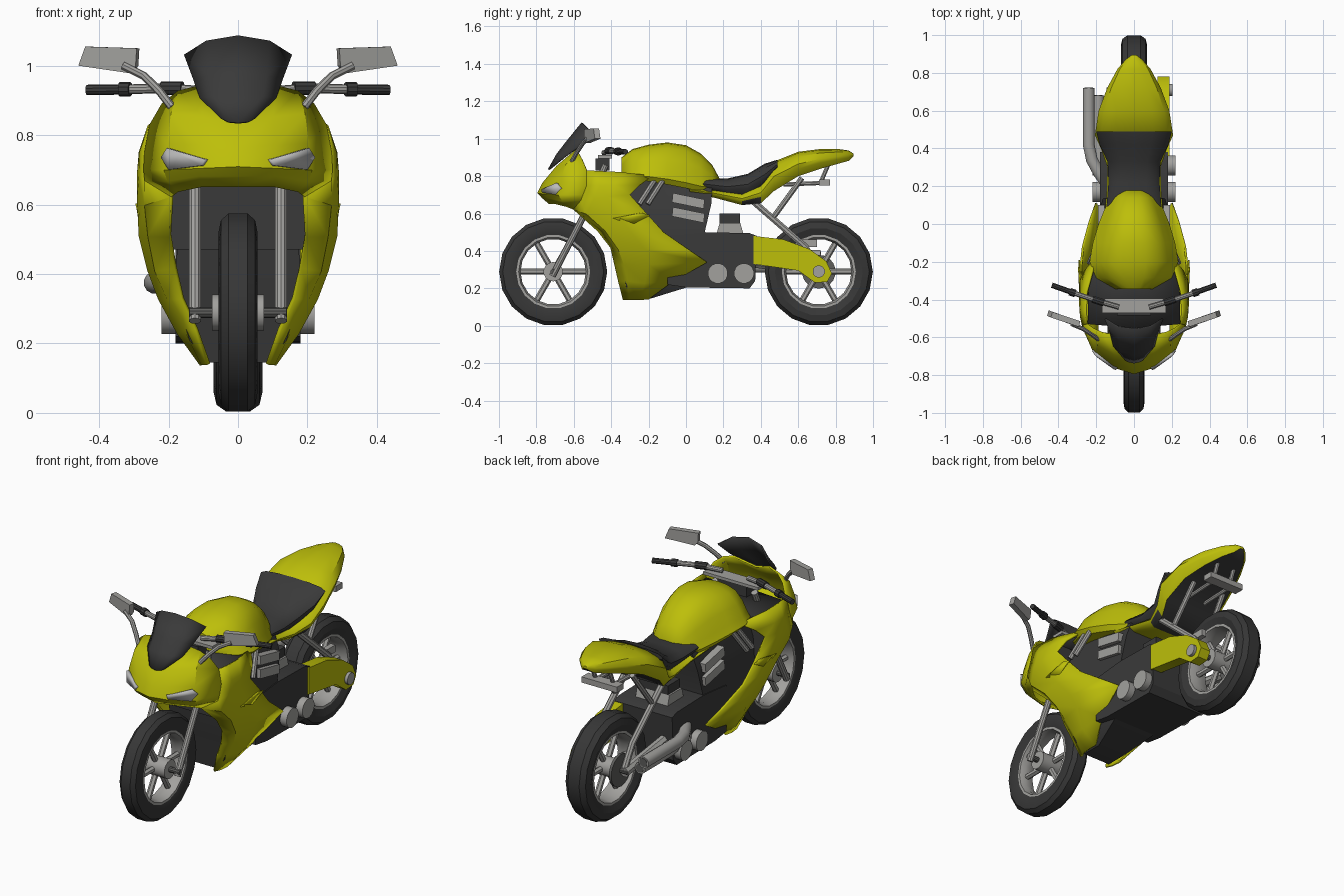
import bpy, bmesh, math
from mathutils import Vector


def mat(name, r, g, b):
    m = bpy.data.materials.new(name)
    m.diffuse_color = (r, g, b, 1)
    return m


YELLOW = mat("yellow paint", 0.51, 0.52, 0.003)
DARK = mat("dark plastic", 0.042, 0.042, 0.042)
RUBBER = mat("tyre rubber", 0.038, 0.038, 0.038)
METAL = mat("grey metal", 0.36, 0.355, 0.34)
STEEL = mat("dark steel", 0.11, 0.11, 0.105)
GLASS = mat("lamp glass", 0.50, 0.50, 0.50)


def make(name, verts, faces, m, mirror=False, thick=0, angle=32):
    me = bpy.data.meshes.new(name)
    me.from_pydata([tuple(v) for v in verts], [], faces)
    bm = bmesh.new()
    bm.from_mesh(me)
    bmesh.ops.remove_doubles(bm, verts=bm.verts, dist=1e-5)
    bmesh.ops.recalc_face_normals(bm, faces=bm.faces)
    bm.to_mesh(me)
    bm.free()
    me.materials.append(m)
    me.shade_smooth()
    me.set_sharp_from_angle(angle=math.radians(angle))
    ob = bpy.data.objects.new(name, me)
    bpy.context.collection.objects.link(ob)
    if mirror:
        mod = ob.modifiers.new("mirror", 'MIRROR')
        mod.use_clip = True
    if thick:
        mod = ob.modifiers.new("thickness", 'SOLIDIFY')
        mod.thickness = thick
        mod.offset = 0
    return ob


def loft(name, rings, m, closed=True, caps=True, **kw):
    n = len(rings[0])
    verts = [p for r in rings for p in r]
    faces = []
    for i in range(len(rings) - 1):
        for j in range(n if closed else n - 1):
            k = (j + 1) % n
            faces.append((i*n + j, i*n + k, (i+1)*n + k, (i+1)*n + j))
    if closed and caps:
        faces += [tuple(range(n)), tuple(range(len(verts) - n, len(verts)))]
    return make(name, verts, faces, m, **kw)


def tube(name, pts, r, m, n=10, **kw):
    pts = [Vector(p) for p in pts]
    rings = []
    for i, p in enumerate(pts):
        d = pts[min(i + 1, len(pts) - 1)] - pts[max(i - 1, 0)]
        q = d.to_track_quat('Z', 'Y')
        rings.append([p + q @ Vector((r*math.cos(a), r*math.sin(a), 0))
                      for a in (2*math.pi*(k + .5)/n for k in range(n))])
    return loft(name, rings, m, **kw)


def prism(name, yz, x0, x1, m, **kw):
    return loft(name, [[(x, y, z) for y, z in yz] for x in (x0, x1)], m, **kw)


def box(name, a, b, m, **kw):
    return prism(name, [(a[1], a[2]), (b[1], a[2]), (b[1], b[2]), (a[1], b[2])], a[0], b[0], m, **kw)


def lathe(name, prof, y, z, m, n=18):
    # closed (x, radius) profile turned round the axle
    rings = [[(x, y + r*math.cos(2*math.pi*k/n), z + r*math.sin(2*math.pi*k/n)) for x, r in prof]
             for k in range(n + 1)]
    return loft(name, rings, m, caps=False)


def body(name, rows, m, shape):
    # rounded sections along y: (y, half width, top z, bottom z)
    rings = []
    for y, w, zt, zb in rows:
        half = [(w*a, y, zb + (zt - zb)*b) for a, b in shape]
        rings.append([(0, y, zb)] + half + [(0, y, zt)] + [(-x, yy, z) for x, yy, z in reversed(half)])
    return loft(name, rings, m, angle=40)


# wheels
for tag, y, w in (("front", -.71, .056), ("rear", .71, .07)):
    lathe(tag + "_tyre", [(-.8*w, .198), (-w, .235), (-.88*w, .27), (-.5*w, .289), (.5*w, .289),
                          (.88*w, .27), (w, .235), (.8*w, .198)], y, .289, RUBBER)
    lathe(tag + "_rim", [(-.8*w, .205), (-.8*w, .185), (-.3*w, .175), (.3*w, .175), (.8*w, .185), (.8*w, .205)],
          y, .289, METAL)
    for k in range(6):
        a = math.pi*k/3
        c, s = math.cos(a), math.sin(a)
        tube(tag + "_spoke", [(0, y + .03*c, .289 + .03*s), (0, y + .18*c, .289 + .18*s)], .016, METAL, 6)
    tube(tag + "_hub", [(-.075, y, .289), (-.04, y, .289), (.04, y, .289), (.075, y, .289)], .052, METAL, 14)
    tube(tag + "_axle", [(-.14, y, .289), (.14, y, .289)], .015, STEEL)
tube("rear_sprocket", [(-.08, .71, .289), (-.095, .71, .289)], .09, STEEL, 18)

# front fork and steering
tube("fork_leg", [(.124, -.715, .265), (.124, -.53, .62), (.124, -.43, .86)], .018, METAL, mirror=True)
box("fork_clamp", (-.17, -.47, .895), (.17, -.395, .912), METAL)
box("instrument", (-.09, -.485, .83), (.09, -.41, .895), DARK)
tube("handlebar", [(.08, -.44, .925), (.2, -.405, .935), (.32, -.365, .932)], .014, METAL, mirror=True)
tube("bar_control", [(.16, -.418, .935), (.22, -.398, .935)], .02, DARK, mirror=True)
tube("grip", [(.31, -.368, .932), (.435, -.324, .93)], .015, DARK, mirror=True)
tube("grip_collar", [(.31, -.368, .932), (.34, -.358, .932)], .021, DARK, mirror=True)

# mirrors
tube("mirror_stem", [(.19, -.61, .88), (.225, -.585, .925), (.27, -.555, .97), (.33, -.53, 1.0)], .012, METAL,
     8, mirror=True)
head = [(.295, -.545, 1.0), (.292, -.545, 1.05), (.44, -.495, 1.055), (.46, -.487, 1.0), (.31, -.54, .978)]
loft("mirror_head", [head, [(x - .008, y + .03, z) for x, y, z in head]], METAL, mirror=True)

# nose fairing
loft("nose_fairing", [
    [(0, -.73, .655), (.1, -.70, .655), (.17, -.64, .64), (.19, -.6, .625)],
    [(0, -.765, .685), (.11, -.735, .685), (.2, -.66, .67), (.265, -.56, .67)],
    [(0, -.79, .71), (.11, -.755, .705), (.21, -.68, .70), (.268, -.55, .70)],
    [(0, -.765, .76), (.11, -.735, .77), (.2, -.67, .775), (.265, -.53, .75)],
    [(0, -.71, .825), (.1, -.69, .85), (.19, -.64, .86), (.25, -.53, .83)],
    [(0, -.62, .90), (.11, -.585, .94), (.17, -.575, .925), (.215, -.555, .89)]],
    YELLOW, closed=False, mirror=True, thick=.01)

# side fairings
loft("side_fairing", [
    [(.25, -.53, .83), (.255, -.46, .825), (.25, -.36, .82), (.2, -.18, .80)],
    [(.265, -.53, .75), (.278, -.46, .75), (.28, -.38, .75), (.26, -.25, .75)],
    [(.265, -.56, .67), (.28, -.49, .68), (.285, -.42, .69), (.28, -.30, .70)],
    [(.19, -.60, .625), (.265, -.53, .60), (.285, -.38, .61), (.28, -.21, .60)],
    [(.195, -.47, .51), (.255, -.43, .51), (.28, -.30, .51), (.27, -.12, .50)],
    [(.18, -.40, .42), (.235, -.36, .41), (.255, -.22, .41), (.235, .01, .41)],
    [(.16, -.38, .33), (.2, -.33, .33), (.225, -.2, .33), (.20, .11, .34)],
    [(.12, -.36, .24), (.15, -.31, .24), (.17, -.22, .23), (.16, -.07, .24)],
    [(.085, -.335, .14), (.1, -.3, .14), (.105, -.25, .14), (.1, -.2, .145)]],
    YELLOW, closed=False, mirror=True, thick=.012)
make("fairing_vent", [(.286, -.39, .575), (.293, -.24, .603), (.29, -.19, .592), (.281, -.29, .54)],
     [(0, 1, 2, 3)], YELLOW, mirror=True, thick=.006)

# headlights and windshield
make("headlight", [(.09, -.765, .73), (.2, -.69, .762), (.217, -.666, .735), (.195, -.695, .70), (.1, -.764, .712)],
     [(0, 1, 2, 3, 4)], GLASS, mirror=True, thick=.018)
loft("windshield", [
    [(0, -.735, .835), (.03, -.728, .838), (.045, -.718, .845)],
    [(0, -.69, .915), (.07, -.675, .91), (.108, -.645, .905)],
    [(0, -.64, .98), (.08, -.615, .97), (.125, -.575, .955)],
    [(0, -.555, 1.085), (.09, -.54, 1.07), (.153, -.50, 1.03)]],
    DARK, closed=False, mirror=True, thick=.008)

# cockpit panel
loft("cockpit_panel", [[(.245, -.53, .80), (.24, -.3, .79), (.19, -.18, .785)],
                       [(0, -.55, .80), (0, -.3, .81), (0, -.18, .80)]],
     DARK, closed=False, mirror=True, thick=.012)

# dark core and belly
loft("inner_body", [[(w, a, z), (w, b, z), (-w, b, z), (-w, a, z)] for z, a, b, w in
     ((.145, -.31, -.19, .085), (.21, -.32, .02, .14), (.34, -.34, .12, .18), (.5, -.37, .10, .175),
      (.65, -.37, .135, .165), (.735, -.4, .14, .135), (.775, -.4, -.05, .13))], DARK)
box("radiator_panel", (-.25, -.39, .47), (.25, -.36, .79), DARK)
prism("engine_block", [(-.1, .22), (0, .205), (.34, .2), (.37, .24), (.38, .48), (.34, .495), (.1, .5), (-.1, .48)],
      -.18, .18, DARK)

# engine details
for y in (.17, .31):
    tube("engine_cover", [(.17, y, .28), (.205, y, .28), (.22, y, .28)], .054, METAL, 16, mirror=True)
for dz in (0, .075):
    prism("cooling_fin", [(-.075, .585 + dz), (.095, .55 + dz), (.1, .6 + dz), (-.07, .635 + dz)], .15, .19, METAL,
          mirror=True)
for dy in (0, .045):
    tube("radiator_bar", [(.235, -.25 + dy, .65), (.2, -.17 + dy, .775)], .015, METAL, 8, mirror=True)
prism("throttle_body", [(.16, .48), (.31, .48), (.29, .55), (.18, .55)], -.1, .1, METAL)
box("filter_cap", (-.09, .18, .55), (.09, .29, .6), DARK)

# tank, with low shoulders that meet the side fairings
tank_shape = ((.9, .0), (1, .13), (.9, .3), (.76, .6), (.54, .87), (.27, .975))
body("tank", [(-.345, .10, .90, .79), (-.285, .2, .945, .78), (-.2, .235, .968, .772), (-.1, .218, .98, .755),
              (0, .188, .965, .735), (.08, .155, .92, .72), (.14, .12, .86, .72), (.178, .08, .79, .725)],
     YELLOW, tank_shape)

# seat and tail
flat_shape = ((.8, 0), (.97, .3), (1, .5), (.85, .8), (.5, .95))
body("seat", [(.03, .13, .775, .735), (.1, .145, .79, .725), (.22, .135, .787, .7), (.33, .14, .812, .70),
              (.42, .182, .866, .75), (.49, .2, .888, .84)], DARK, flat_shape)
tail = body("tail", [(.02, .16, .745, .712), (.15, .145, .732, .685), (.3, .14, .715, .645), (.4, .175, .768, .655),
                     (.47, .207, .878, .72), (.6, .187, .93, .80), (.72, .142, .945, .84), (.82, .088, .944, .868),
                     (.87, .045, .937, .882), (.895, .012, .92, .905)], YELLOW, flat_shape)
tail.data.materials.append(DARK)
for f in tail.data.polygons:
    if f.normal.z < -.6 and f.center.y > .3:
        f.material_index = 1

# rear frame and plate holder
tube("rear_strut", [(.115, .33, .69), (.115, .64, .42), (.115, .71, .30)], .018, METAL, 8, mirror=True)
tube("tail_strut", [(.115, .46, .57), (.1, .62, .79)], .015, METAL, 8, mirror=True)
tube("plate_rail", [(.055, .52, .755), (.055, .76, .765)], .012, METAL, 8, mirror=True)
tube("plate_hanger", [(.055, .72, .765), (.055, .76, .86)], .012, METAL, 8, mirror=True)
box("plate_bar", (-.11, .71, .75), (.11, .77, .782), METAL)

# swing arm
prism("swingarm_cover", [(.36, .33), (.36, .48), (.52, .462), (.66, .41), (.75, .345), (.78, .28), (.755, .235),
                         (.69, .23), (.6, .295)], .125, .188, YELLOW)
tube("axle_cap", [(.18, .71, .29), (.205, .71, .29)], .033, METAL, 14)
tube("swingarm_left", [(-.12, .34, .34), (-.12, .72, .287)], .028, METAL, 8)
box("rear_caliper", (.085, .62, .42), (.115, .7, .46), METAL)

# exhausts on the left
for dx, dz, end in ((-.24, .375, .72), (-.19, .315, .68)):
    tube("exhaust_pipe", [(-.15, .22, dz), (-.185, .27, dz), (dx*.93, .34, dz), (dx, .42, dz), (dx, end, dz)],
         .032, METAL, 12)
    tube("exhaust_tip", [(dx, end - .02, dz), (dx, end + .003, dz)], .024, STEEL, 12)
